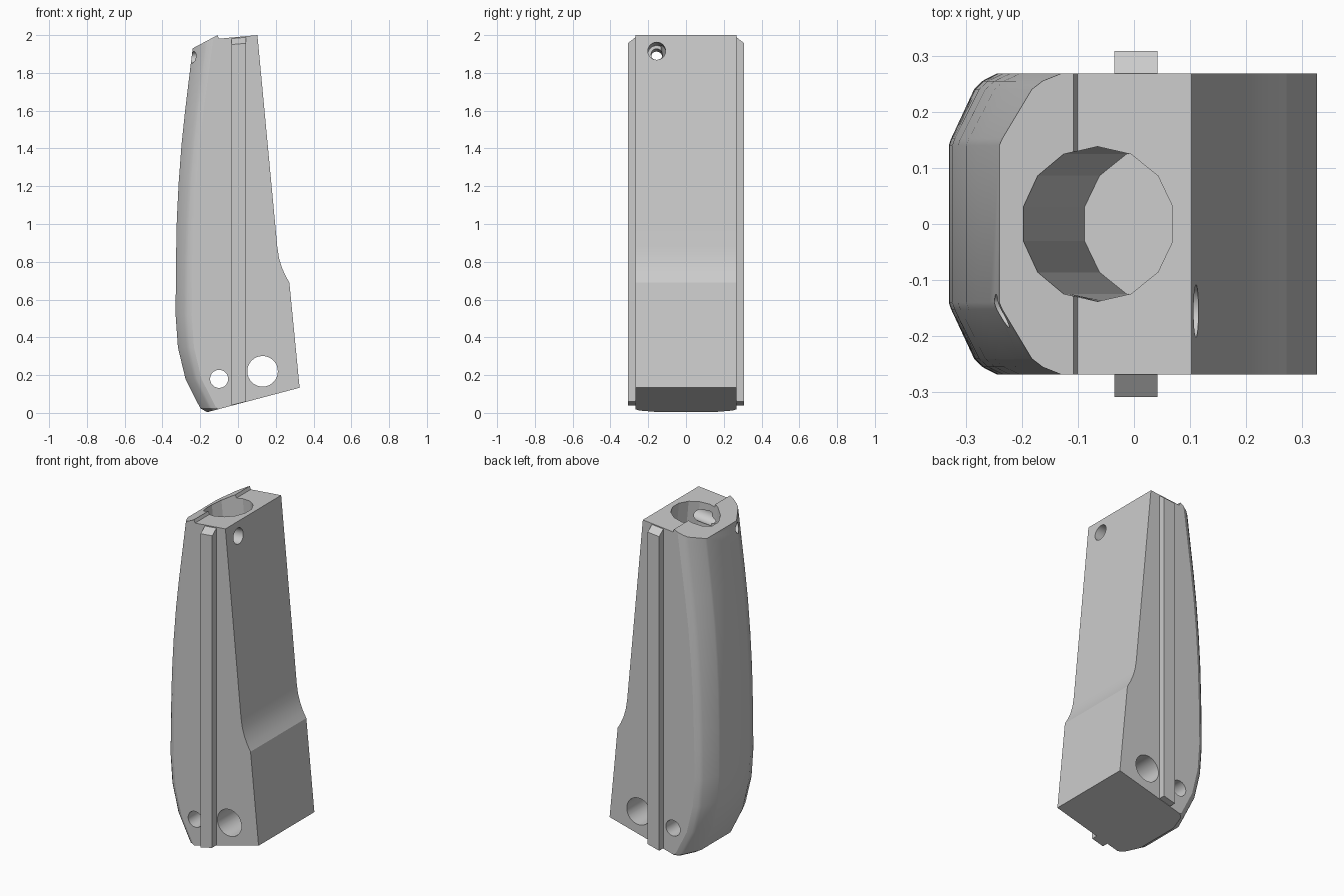
import bpy, bmesh, math
from mathutils import Vector

if "Cube" in bpy.data.objects:
    bpy.data.objects.remove(bpy.data.objects["Cube"])

HALF = 0.268  # half width of the body


def make_object(name, bm):
    bmesh.ops.recalc_face_normals(bm, faces=bm.faces)
    mesh = bpy.data.meshes.new(name)
    bm.to_mesh(mesh)
    bm.free()
    ob = bpy.data.objects.new(name, mesh)
    bpy.context.collection.objects.link(ob)
    return ob


def loft(name, rings):
    bm = bmesh.new()
    loops = [[bm.verts.new(p) for p in ring] for ring in rings]
    n = len(loops[0])
    for a, b in zip(loops, loops[1:]):
        for i in range(n):
            j = (i + 1) % n
            bm.faces.new((a[i], a[j], b[j], b[i]))
    bm.faces.new(loops[0])
    bm.faces.new(loops[-1])
    return make_object(name, bm)


def prism(name, outline, y0, y1):
    return loft(name, [[(x, y, z) for x, z in outline] for y in (y0, y1)])


def rod(name, start, end, radius, sides, turn=0.0):
    start, end = Vector(start), Vector(end)
    d = (end - start).normalized()
    v = Vector((0, 0, 1)) if abs(d.y) > 0.9 else Vector((0, 1, 0))
    u = v.cross(d).normalized()
    angles = [2 * math.pi * (i + turn) / sides for i in range(sides)]
    return loft(name, [[c + radius * (math.cos(a) * u + math.sin(a) * v)
                        for a in angles] for c in (start, end)])


def cut(target, cutter):
    cutter.hide_render = True
    mod = target.modifiers.new("cut", 'BOOLEAN')
    mod.operation = 'DIFFERENCE'
    mod.solver = 'EXACT'
    mod.object = cutter
    bpy.context.view_layer.objects.active = target
    bpy.ops.object.modifier_apply(modifier=mod.name)
    bpy.data.objects.remove(cutter)


def along(curve, z):
    for (z0, x0), (z1, x1) in zip(curve, curve[1:]):
        if z <= z1:
            return x0 + (x1 - x0) * (z - z0) / (z1 - z0)
    return curve[-1][1]


# Body: bowed back and stepped front, given as (z, x) curves
back = [(-0.03, -0.12), (0.006, -0.167), (0.025, -0.20), (0.18, -0.278),
        (0.347, -0.318), (0.515, -0.330), (0.77, -0.329), (1.02, -0.324),
        (1.22, -0.314), (1.42, -0.299), (1.6, -0.28), (1.79, -0.257),
        (1.93, -0.24), (2.05, -0.225)]
front = [(-0.03, 0.342), (0.69, 0.272), (0.725, 0.252), (0.77, 0.232),
         (0.82, 0.217), (0.88, 0.208), (2.05, 0.098)]
corner = [(0.0, 0.14), (0.004, 0.152), (0.045, 0.24), (0.06, 0.255), (0.085, HALF)]
rings = []
for z in sorted({p[0] for p in back + front}):
    b, f = along(back, z), along(front, z)
    spread = 1.0 + 0.15 * max(0, z - 0.6)
    half = [(b + dx * spread, y, z) for dx, y in corner] + [(f, HALF, z)]
    rings.append(half + [(x, -y, z) for x, y, z in reversed(half)])
body = loft("grip_housing", rings)

# Trim the slanted bottom and the stepped top
cut(body, prism("bottom_trim", [(-0.6, -0.1117), (0.6, 0.2055), (0.6, -0.4),
                                (-0.6, -0.4)], -0.5, 0.5))
cut(body, prism("top_trim", [(-0.5, 1.792), (-0.108, 2.0), (-0.101, 1.981),
                             (0.103, 2.0), (0.5, 2.038), (0.5, 2.3),
                             (-0.5, 2.3)], -0.5, 0.5))

# Main bore, parallel to the front face
cut(body, rod("bore", (-0.076, 0, 2.1), (0.046, 0, 0.82), 0.138, 14, 0.5))

# Cross pin holes through the sides
cut(body, rod("large_pin_hole", (0.13, -0.5, 0.22), (0.13, 0.5, 0.22), 0.081, 32))
cut(body, rod("small_pin_hole", (-0.10, -0.5, 0.18), (-0.10, 0.5, 0.18), 0.048, 24))

# Stepped retaining pin hole from front to back
cut(body, rod("pin_mouth", (0.2, -0.155, 1.924), (-0.08, -0.155, 1.898), 0.047, 24))
cut(body, rod("pin_exit", (0.0, -0.155, 1.905), (-0.4, -0.155, 1.867), 0.03, 20))

# Side rails with sloped tops, mirrored
rail = prism("side_rails", [(-0.035, 0.04), (0.042, 0.06), (0.042, 1.993),
                            (-0.035, 1.986)], 0.262, 0.308)
for v in rail.data.vertices:
    if v.co.y > 0.3 and v.co.z > 1:
        v.co.z -= 0.036
mirror = rail.modifiers.new("mirror", 'MIRROR')
mirror.use_axis = (False, True, False)

# Smooth the curved surfaces, keep edges sharp
bpy.ops.object.select_all(action='DESELECT')
body.select_set(True)
bpy.context.view_layer.objects.active = body
bpy.ops.object.shade_smooth_by_angle(angle=math.radians(22))
